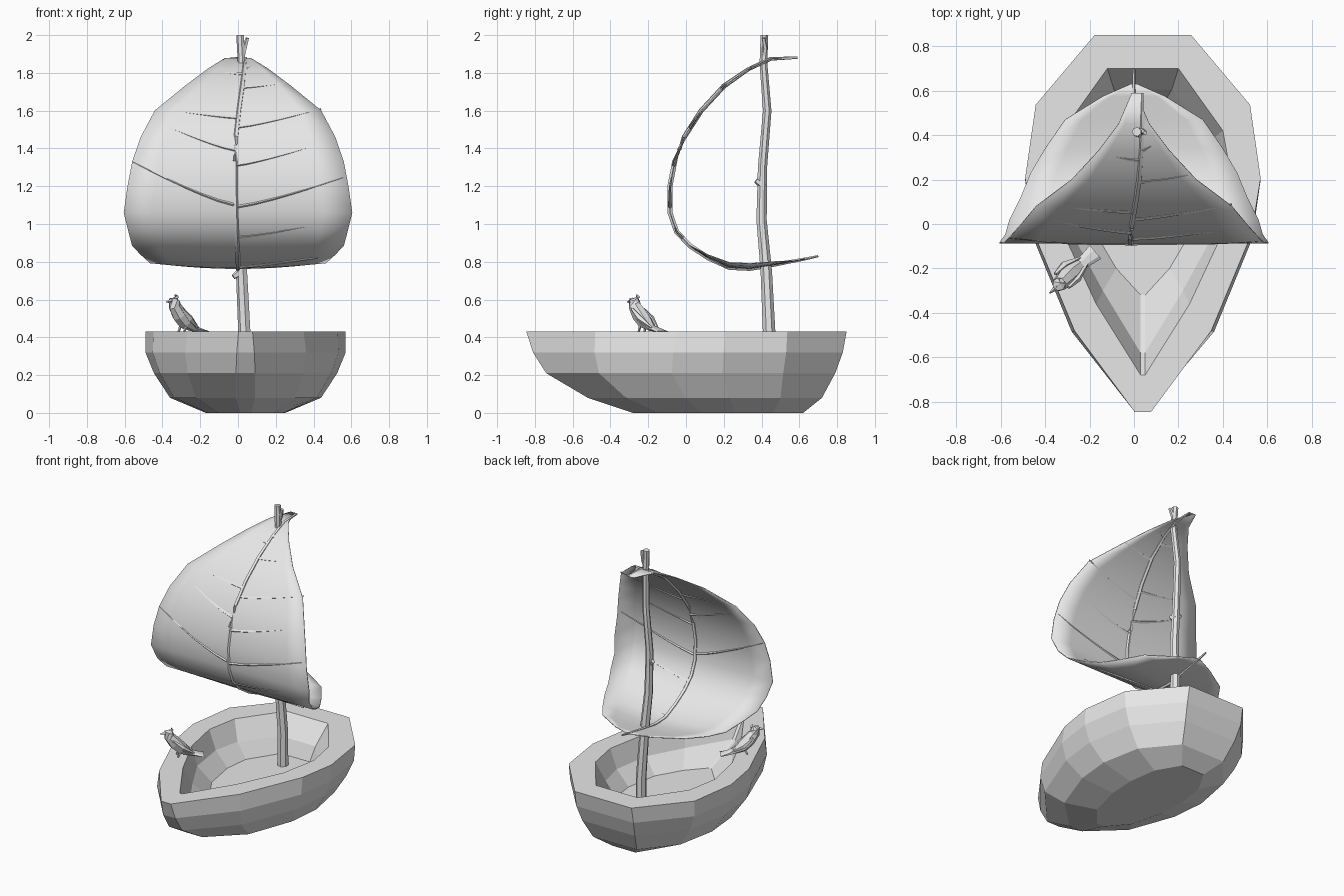
import bpy, bmesh, math
from mathutils import Vector

cube = bpy.data.objects.get("Cube")
if cube:
    bpy.data.objects.remove(cube, do_unlink=True)

grey = bpy.data.materials.new("plain_grey")
grey.use_nodes = True
grey.diffuse_color = (0.8, 0.8, 0.8, 1)
grey.node_tree.nodes["Principled BSDF"].inputs["Base Color"].default_value = (0.8, 0.8, 0.8, 1)


def loft(name, rings, closed=True, caps=True, smooth=False):
    """Skin a list of equal-length point rings."""
    bm = bmesh.new()
    rows = [[bm.verts.new(p) for p in ring] for ring in rings]
    n = len(rows[0])
    for a, b in zip(rows, rows[1:]):
        for i in range(n if closed else n - 1):
            j = (i + 1) % n
            bm.faces.new((a[i], a[j], b[j], b[i]))
    if caps:
        bm.faces.new(rows[0])
        bm.faces.new(rows[-1])
    bmesh.ops.recalc_face_normals(bm, faces=bm.faces)
    mesh = bpy.data.meshes.new(name)
    bm.to_mesh(mesh)
    bm.free()
    mesh.materials.append(grey)
    ob = bpy.data.objects.new(name, mesh)
    bpy.context.collection.objects.link(ob)
    if smooth:
        bpy.ops.object.select_all(action='DESELECT')
        ob.select_set(True)
        bpy.context.view_layer.objects.active = ob
        bpy.ops.object.shade_smooth_by_angle(angle=math.radians(50))
    return ob


def tube(name, path, radii, sides=6, flat=None, smooth=False):
    """Tapered tube along a path; flat squashes each ring vertically."""
    pts = [Vector(p) for p in path]
    flat = flat or [1] * len(pts)
    rings = []
    for i, p in enumerate(pts):
        d = (pts[min(i + 1, len(pts) - 1)] - pts[max(i - 1, 0)]).normalized()
        ref = Vector((0, 0, 1)) if abs(d.z) < 0.9 else Vector((0, 1, 0))
        u = d.cross(ref).normalized()
        v = u.cross(d)
        rings.append([p + radii[i] * (math.cos(t) * u + flat[i] * math.sin(t) * v)
                      for t in (2 * math.pi * k / sides for k in range(sides))])
    return loft(name, rings, smooth=smooth)


# Hull: half outlines mirrored about the keel, skinned outside, over the rim and inside
KEEL = 0.04
rim_shape = [(.07, -1), (.58, -.57), (.92, -.06), (1, .24), (.91, .63), (.41, 1)]
base_shape = [(.14, -1), (.68, -.7), (.95, -.2), (1, .2), (.86, .65), (.42, 1)]


def mirrored(half, z):
    return ([(KEEL + x, y, z) for x, y in half]
            + [(KEEL - x, y, z) for x, y in reversed(half)])


def hull_ring(z, width, bow, stern, roundness):
    half = []
    for (ax, ay), (bx, by) in zip(rim_shape, base_shape):
        x = ax + (bx - ax) * roundness
        y = ay + (by - ay) * roundness
        half.append((x * width, bow + (y + 1) / 2 * (stern - bow)))
    return mirrored(half, z)


inner_rim = [(.01, -.68), (.21, -.36), (.35, -.06), (.40, .2), (.36, .42), (.16, .70)]
inner_wall = [(.01, -.58), (.18, -.3), (.31, -.06), (.35, .2), (.31, .38), (.13, .605)]
inner_floor = [(.01, -.32), (.12, -.2), (.22, -.03), (.26, .2), (.24, .37), (.11, .57)]
loft("hull", [
    hull_ring(0, .21, -.28, .62, 1),
    hull_ring(.08, .40, -.52, .72, .8),
    hull_ring(.21, .485, -.74, .79, .5),
    hull_ring(.32, .53, -.81, .83, .25),
    hull_ring(.43, .53, -.845, .85, 0),
    mirrored(inner_rim, .43),
    mirrored(inner_wall, .30),
    mirrored(inner_floor, .20),
])

# Mast with small knots and a forked top
tube("mast",
     [(.035, .44, .18), (.035, .44, .43), (.02, .425, .75), (.005, .40, 1.02),
      (-.005, .405, 1.3), (.005, .43, 1.6), (.02, .41, 1.85), (.012, .415, 2)],
     [.035, .034, .031, .028, .025, .023, .021, .021], sides=7, smooth=True)
tube("mast_twig", [(.02, .41, 1.87), (.035, .42, 1.93), (.05, .41, 1.985)],
     [.014, .013, .01], sides=5)
for name, a, b in [("low_knot", (.02, .42, .75), (-.025, .41, .72)),
                   ("mid_knot", (0, .41, 1.2), (.01, .37, 1.23)),
                   ("high_knot", (0, .40, 1.21), (-.035, .41, 1.24))]:
    tube(name, [a, b], [.022, .014], sides=5)

# Sail: one leaf, each row is (y, z, half width, edge curl)
rows = [(.59, 1.88, .01, 0), (.45, 1.875, .07, 0), (.33, 1.82, .16, 0),
        (.2, 1.73, .28, 0), (.08, 1.6, .44, 0), (-.01, 1.46, .515, 0),
        (-.06, 1.33, .56, 0), (-.085, 1.2, .585, 0), (-.085, 1.06, .605, 0),
        (-.05, .96, .58, 0), (.02, .885, .56, 0), (.12, .82, .51, .015),
        (.23, .77, .465, .025), (.34, .765, .40, .025), (.47, .785, .31, .015),
        (.575, .805, .14, 0), (.63, .815, .015, 0)]


def rib_x(z):
    return .035 * max(0, (z - 1.5) / .35) - .015 * math.sin(math.pi * min(1, max(0, (z - .8) / .9)))


COLS = 8
sail_rings = []
for y, z, w, curl in rows:
    ring = []
    for i in range(COLS + 1):
        t = 2 * i / COLS - 1
        ring.append((t * w + rib_x(z) * (1 - abs(t)), y, z + curl * t * t))
    sail_rings.append(ring)
sail = loft("leaf_sail", sail_rings, closed=False, caps=False, smooth=True)
solid = sail.modifiers.new("thickness", 'SOLIDIFY')
solid.thickness = .006
solid.offset = 0

# Midrib with its stem running past the lower end
rib = [(rib_x(z), y, z) for y, z, w, c in rows] + [(.0, .70, .83)]
tube("midrib", rib, [.006] + [.011] * 2 + [.014] * 11 + [.011, .009, .008, .006], sides=5, smooth=True)


def sail_y(z):
    """Depth of the sail's front at a given height."""
    for (y0, z0, *_), (y1, z1, *_) in zip(rows[1:13], rows[2:13]):
        if z1 <= z <= z0:
            return y0 + (y1 - y0) * (z0 - z) / (z0 - z1)
    return rows[12][0]


# Side veins: height at the midrib, then the outer end (x, z)
veins = [(1.79, -.08, 1.80), (1.56, -.28, 1.59), (1.39, -.36, 1.51), (1.10, -.56, 1.33),
         (1.82, .08, 1.83), (1.72, .25, 1.745), (1.51, .44, 1.61), (1.31, .36, 1.40),
         (1.09, .555, 1.245), (.93, .36, .985), (.775, .42, .82)]
for k, (z0, x1, z1) in enumerate(veins):
    path = []
    for i in range(7):
        t = i / 6
        z = z0 + (z1 - z0) * t ** 1.25
        path.append((rib_x(z0) * (1 - t) + x1 * t, sail_y(z), z))
    tube(f"sail_vein_{k + 1}", path, [.011 - .0012 * i for i in range(7)], sides=4)

# Bird perched on the rim
tube("bird_body",
     [(-.325, -.255, .617), (-.338, -.272, .598), (-.335, -.27, .565), (-.31, -.245, .52),
      (-.28, -.215, .48), (-.24, -.18, .448), (-.175, -.125, .43)],
     [.014, .03, .034, .042, .043, .028, .042], sides=7,
     flat=[1, 1, 1, 1, .9, .6, .12])
tube("bird_beak", [(-.345, -.28, .595), (-.38, -.312, .587)], [.015, .003], sides=4)
for side in (-1, 1):
    # Wings lie along both sides of the back
    dx, dy = .03 * side, -.03 * side
    tube("bird_wing_left" if side > 0 else "bird_wing_right",
         [(-.325 + dx, -.255 + dy, .55), (-.285 + dx, -.215 + dy, .50),
          (-.225 + dx * .5, -.165 + dy * .5, .45)],
         [.008, .018, .005], sides=5)
    tube("bird_leg_left" if side > 0 else "bird_leg_right",
         [(-.285 + dx * .5, -.225 + dy * .5, .47), (-.30 + dx * .5, -.235 + dy * .5, .43)],
         [.008, .006], sides=4)
